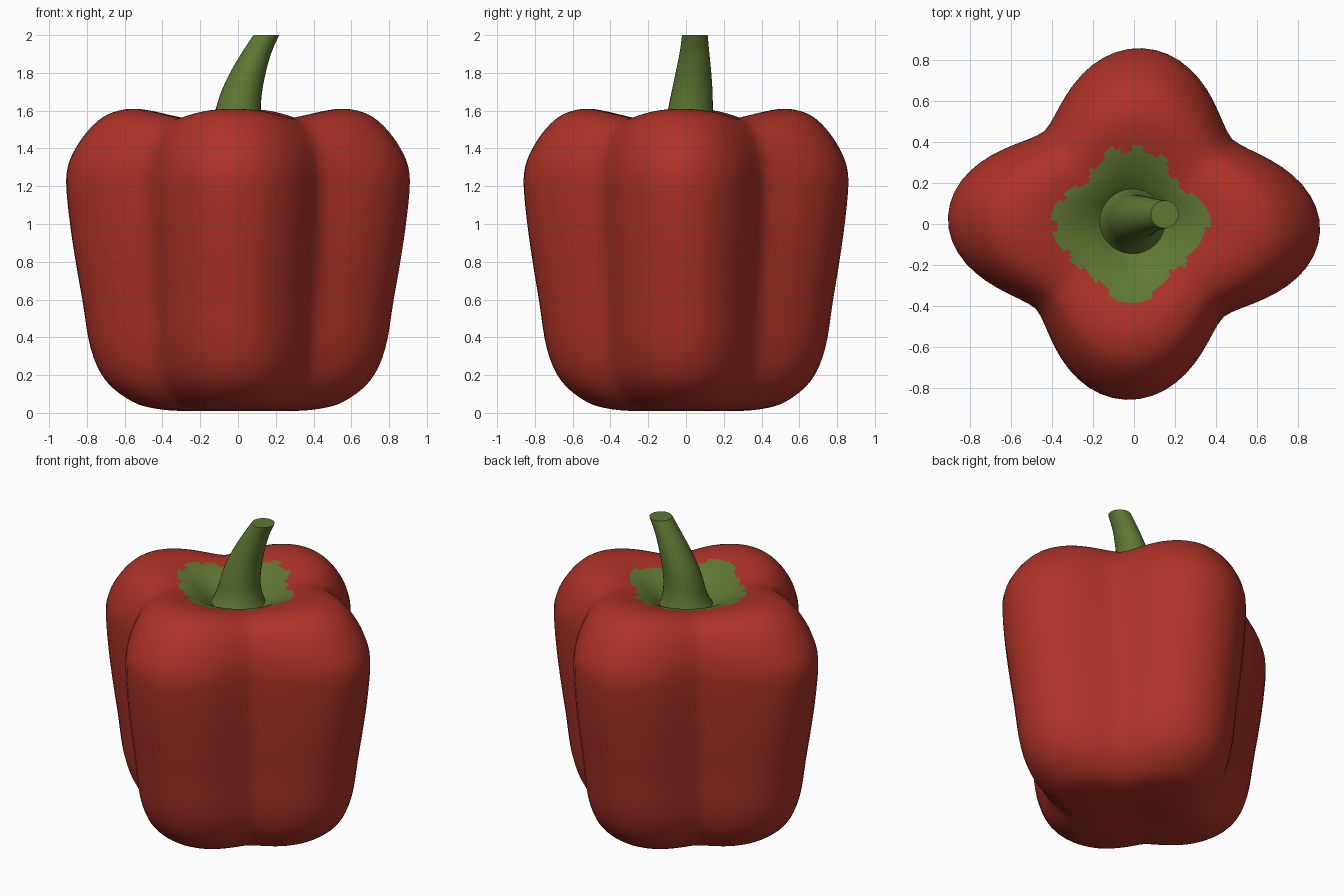
import bpy
import bmesh
import math
from mathutils import Vector

cube = bpy.data.objects.get("Cube")
if cube:
    bpy.data.objects.remove(cube)


def material(name, color):
    mat = bpy.data.materials.new(name)
    mat.use_nodes = True
    mat.diffuse_color = (*color, 1)
    bsdf = mat.node_tree.nodes["Principled BSDF"]
    bsdf.inputs["Base Color"].default_value = (*color, 1)
    bsdf.inputs["Roughness"].default_value = 0.5
    return mat


red = material("pepper_red", (0.42, 0.032, 0.021))
green = material("stem_green", (0.115, 0.185, 0.032))


def smooth_path(points, steps):
    """Catmull-Rom interpolation through the points."""
    pts = [Vector(p) for p in points]
    pts = [2 * pts[0] - pts[1]] + pts + [2 * pts[-1] - pts[-2]]
    out = []
    for a, b, c, d in zip(pts, pts[1:], pts[2:], pts[3:]):
        for i in range(steps):
            t = i / steps
            out.append(0.5 * (2 * b + (c - a) * t + (2 * a - 5 * b + 4 * c - d) * t ** 2
                              + (3 * b - a - 3 * c + d) * t ** 3))
    return out + [pts[-2]]


def skin(name, rings, mats):
    """Closed tube through equal-sized rings of points, capped at both ends."""
    bm = bmesh.new()
    loops = [[bm.verts.new(p) for p in ring] for ring in rings]
    n = len(loops[0])
    for low, high in zip(loops, loops[1:]):
        for i in range(n):
            j = (i + 1) % n
            bm.faces.new((low[i], low[j], high[j], high[i]))
    bm.faces.new(loops[0][::-1])
    bm.faces.new(loops[-1])
    mesh = bpy.data.meshes.new(name)
    bm.to_mesh(mesh)
    bm.free()
    obj = bpy.data.objects.new(name, mesh)
    bpy.context.collection.objects.link(obj)
    for m in mats:
        mesh.materials.append(m)
    bpy.ops.object.select_all(action="DESELECT")
    obj.select_set(True)
    bpy.context.view_layer.objects.active = obj
    bpy.ops.object.shade_smooth_by_angle(angle=math.radians(50))
    return obj


# Body: (lobe radius, valley radius, lobe height, valley height) from base to top
profile = [
    (0.03, 0.03, 0.02, 0.02), (0.25, 0.21, 0.01, 0.01), (0.42, 0.33, 0.02, 0.02),
    (0.56, 0.43, 0.06, 0.06), (0.70, 0.53, 0.17, 0.17), (0.78, 0.585, 0.34, 0.34),
    (0.825, 0.61, 0.6, 0.6), (0.86, 0.63, 0.8, 0.8), (0.89, 0.645, 1.0, 1.0),
    (0.91, 0.65, 1.2, 1.2), (0.90, 0.645, 1.31, 1.3), (0.855, 0.62, 1.41, 1.4),
    (0.78, 0.57, 1.51, 1.49), (0.69, 0.51, 1.58, 1.54), (0.57, 0.43, 1.61, 1.56),
    (0.44, 0.35, 1.595, 1.555), (0.32, 0.27, 1.555, 1.535), (0.22, 0.2, 1.5, 1.495),
    (0.15, 0.15, 1.455, 1.455), (0.05, 0.05, 1.43, 1.43),
]
SEGMENTS = 88
TWIST = math.radians(-2.5)


def body_ring(row):
    lobe_r, valley_r, lobe_z, valley_z = row
    ring = []
    for i in range(SEGMENTS):
        a = math.tau * i / SEGMENTS
        w = (0.5 + 0.5 * math.cos(4 * a)) ** 0.8
        r = valley_r + (lobe_r - valley_r) * w
        z = valley_z + (lobe_z - valley_z) * w
        ring.append((r * math.cos(a + TWIST), r * math.sin(a + TWIST) * 0.945, z))
    return ring


body = skin("pepper_body", [body_ring(r) for r in smooth_path(profile, 4)], [red, green])

# Calyx: ragged green patch around the stem
for face in body.data.polygons:
    c = face.center
    a = math.atan2(c.y, c.x)
    edge = (0.345 + 0.035 * math.cos(4 * a) - 0.02 * math.cos(a)
            + 0.012 * math.sin(7 * a) + 0.012 * math.sin(17 * a + 1))
    if c.z > 1.3 and math.hypot(c.x, c.y) < edge:
        face.material_index = 1

# Stem: (x, y, z, radius) with a flared foot and a flat cut tip
stem_path = [
    (-0.01, 0.015, 1.42, 0.19), (-0.01, 0.018, 1.47, 0.155), (-0.005, 0.022, 1.54, 0.13),
    (0.003, 0.025, 1.62, 0.118), (0.022, 0.033, 1.71, 0.107), (0.056, 0.04, 1.81, 0.093),
    (0.1, 0.045, 1.91, 0.078), (0.15, 0.047, 2.0, 0.068),
]
stem_rings = []
for x, y, z, r in smooth_path(stem_path, 3):
    stem_rings.append([(x + r * math.cos(math.tau * i / 32),
                        y + r * math.sin(math.tau * i / 32), z) for i in range(32)])
skin("stem", stem_rings, [green])
